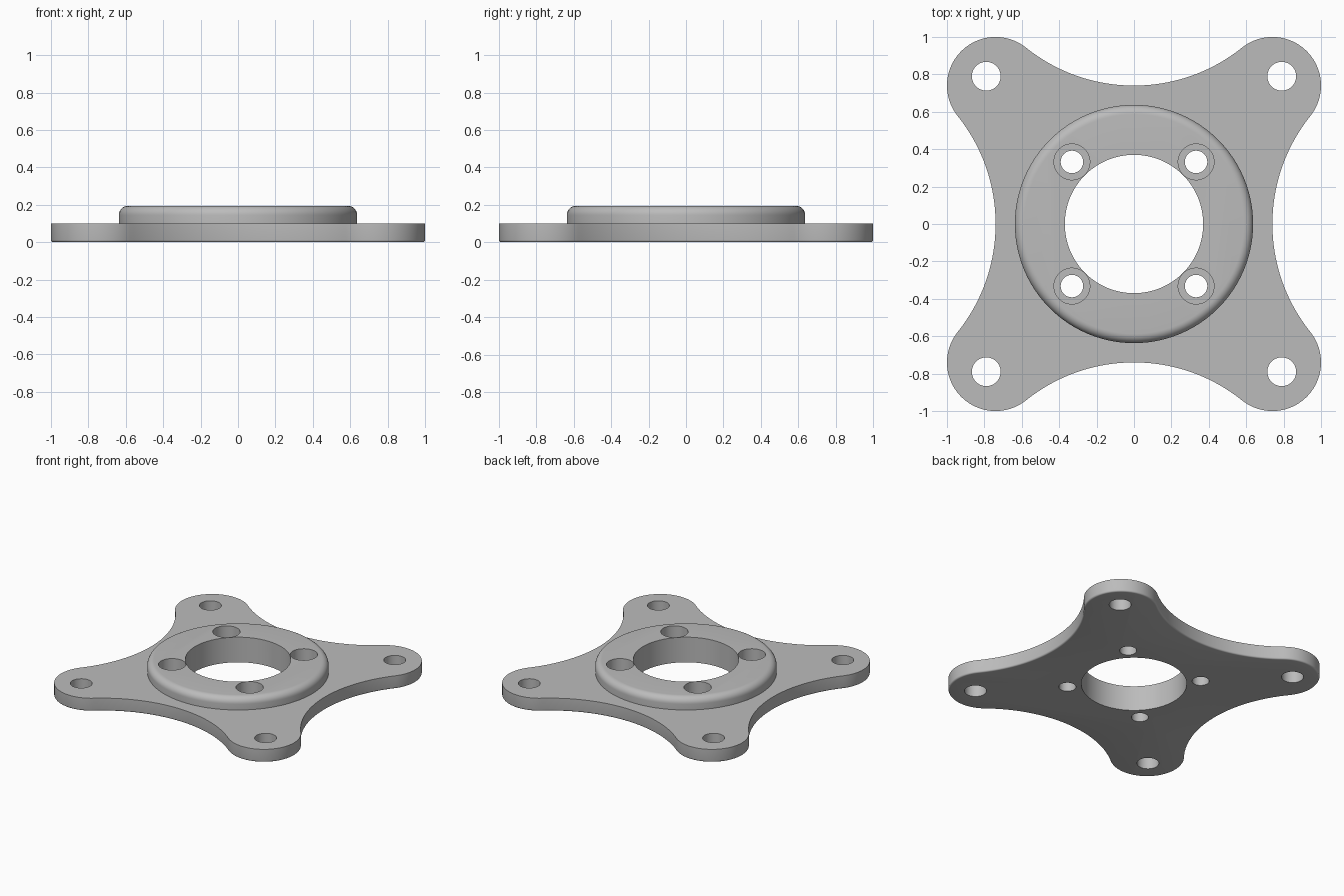
import bpy, bmesh
from math import sin, cos, pi, atan2, radians
from mathutils import Vector

cube = bpy.data.objects.get("Cube")
if cube:
    bpy.data.objects.remove(cube, do_unlink=True)

grey = bpy.data.materials.new("machined grey")
grey.use_nodes = True
grey.diffuse_color = (0.5, 0.5, 0.5, 1)
grey.node_tree.nodes["Principled BSDF"].inputs["Base Color"].default_value = (0.5, 0.5, 0.5, 1)

PLATE_TOP, BOSS_TOP = 0.10, 0.195
LOBE, LOBE_R = 0.74, 0.26          # lobe centre offset and radius
WAIST = 0.74                       # half width at the middle of each side
SIDE_R = 0.923                     # concave side arc, tangent to the lobes
CORNERS = [(1, 1), (-1, 1), (-1, -1), (1, -1)]


def arc(cx, cy, r, a0, a1, n):
    return [(cx + r * cos(a0 + (a1 - a0) * i / n), cy + r * sin(a0 + (a1 - a0) * i / n))
            for i in range(n)]


def circle(r, cx=0, cy=0, n=96):
    return arc(cx, cy, r, 0, 2 * pi, n)


def plate_outline(inset):
    """Four convex lobes joined by concave arcs, offset inwards."""
    dip = atan2(WAIST + SIDE_R - LOBE, LOBE)   # slope of the line joining arc centres
    points = []
    for k in range(4):
        lobe = arc(LOBE, LOBE, LOBE_R - inset, dip - pi / 2 + pi / 2 - 2 * dip + 0,
                   pi - dip, 1)
        lobe = arc(LOBE, LOBE, LOBE_R - inset, dip - pi / 2, pi - dip, 40)
        side = arc(0, WAIST + SIDE_R, SIDE_R + inset, -dip, dip - pi, 48)
        for x, y in lobe + side:
            for _ in range(k):
                x, y = -y, x
            points.append((x, y))
    return points


def loft(name, rings):
    """Solid skinned through a stack of (outline, height) rings."""
    bm = bmesh.new()
    loops = [[bm.verts.new((x, y, z)) for x, y in pts] for pts, z in rings]
    for low, high in zip(loops, loops[1:]):
        n = len(low)
        for i in range(n):
            j = (i + 1) % n
            bm.faces.new((low[i], low[j], high[j], high[i]))
    bm.faces.new(loops[0][::-1])
    bm.faces.new(loops[-1])
    bmesh.ops.recalc_face_normals(bm, faces=bm.faces)
    mesh = bpy.data.meshes.new(name)
    bm.to_mesh(mesh)
    bm.free()
    obj = bpy.data.objects.new(name, mesh)
    bpy.context.collection.objects.link(obj)
    mesh.materials.append(grey)
    return obj


def combine(target, tool, operation):
    """Apply a boolean and discard the tool."""
    bpy.context.view_layer.objects.active = target
    mod = target.modifiers.new(operation.lower(), 'BOOLEAN')
    mod.operation, mod.solver, mod.object = operation, 'EXACT', tool
    bpy.ops.object.modifier_apply(modifier=mod.name)
    bpy.data.objects.remove(tool, do_unlink=True)


def drill(target, r, x=0, y=0, bottom=-0.1, n=48):
    hole = circle(r, x, y, n)
    cutter = loft("cutter", [(hole, bottom), (hole, 0.4)])
    cutter.hide_render = True
    combine(target, cutter, 'DIFFERENCE')


# Base plate with a small rounded lower edge
F = 0.012
steps = [i * pi / 8 for i in range(5)]
plate = loft("mounting_plate",
             [(plate_outline(F * (1 - sin(a))), F * (1 - cos(a))) for a in steps]
             + [(plate_outline(0), PLATE_TOP)])

# Raised round boss with a filleted upper edge
R = 0.05
fillet = [i * pi / 16 for i in range(9)]
boss = loft("boss", [(circle(0.637), 0.05)]
            + [(circle(0.637 - R * (1 - cos(a))), BOSS_TOP - R * (1 - sin(a))) for a in fillet])
combine(plate, boss, 'UNION')

# Central bore, corner holes and counterbored bolt holes
drill(plate, 0.37, n=96)
for sx, sy in CORNERS:
    drill(plate, 0.077, 0.79 * sx, 0.79 * sy)
    drill(plate, 0.06, 0.332 * sx, 0.332 * sy)
    drill(plate, 0.096, 0.332 * sx, 0.332 * sy, bottom=0.085)

# Smooth curved walls, crisp rims
bpy.ops.object.select_all(action='DESELECT')
plate.select_set(True)
bpy.context.view_layer.objects.active = plate
bpy.ops.object.shade_smooth_by_angle(angle=radians(30))
